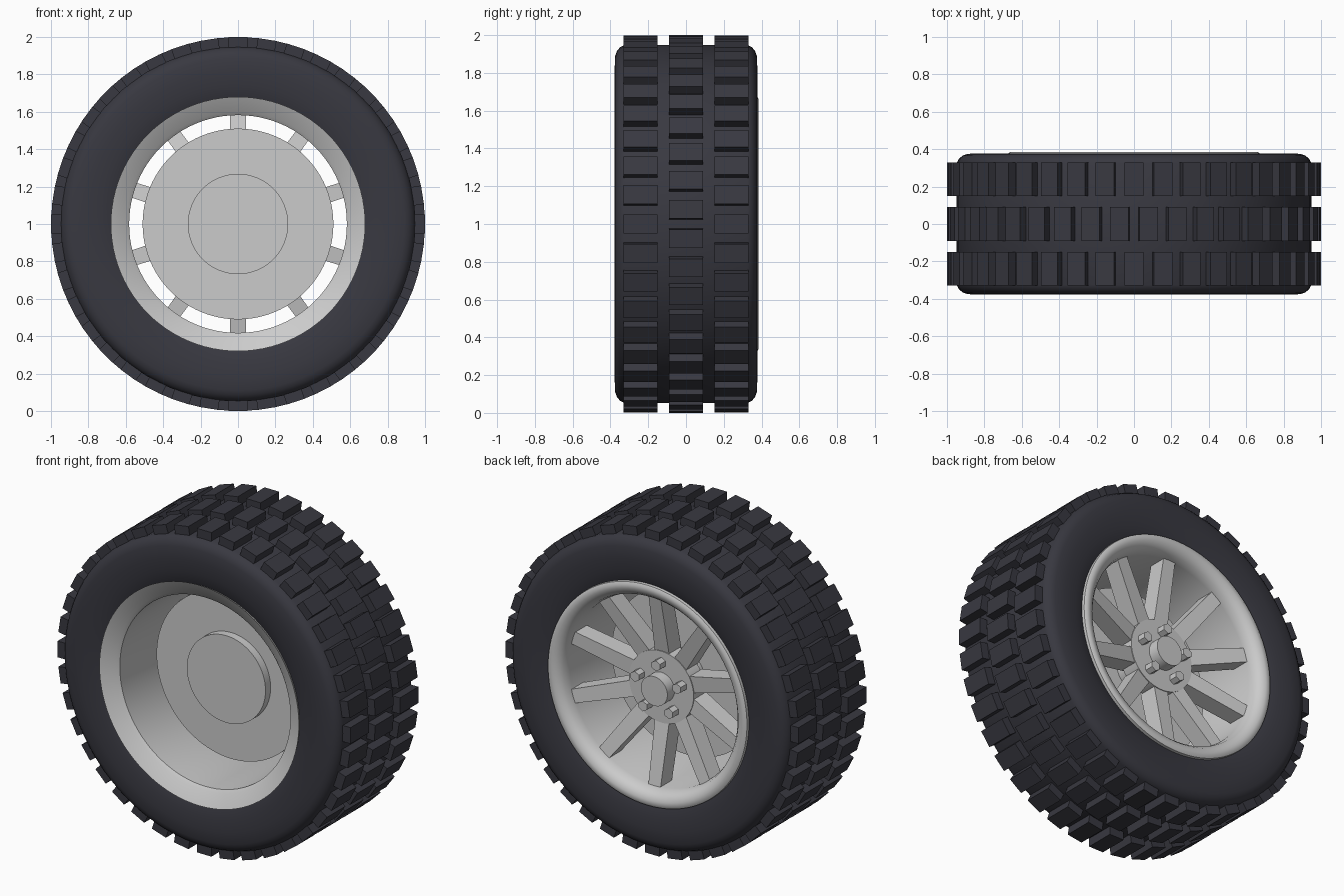
import bpy, bmesh
from math import sin, cos, pi, radians
from mathutils import Matrix, Vector

cube = bpy.data.objects.get("Cube")
if cube:
    bpy.data.objects.remove(cube, do_unlink=True)


def material(name, color):
    mat = bpy.data.materials.new(name)
    mat.use_nodes = True
    mat.diffuse_color = (*color, 1)
    mat.node_tree.nodes["Principled BSDF"].inputs["Base Color"].default_value = (*color, 1)
    return mat


RUBBER = material("dark rubber", (0.04, 0.04, 0.052))
SILVER = material("silver metal", (0.6, 0.6, 0.6))
CENTRE = Vector((0, 0, 1))


def finish(name, bm, mat, smooth=None):
    bmesh.ops.recalc_face_normals(bm, faces=bm.faces)
    mesh = bpy.data.meshes.new(name)
    bm.to_mesh(mesh)
    bm.free()
    mesh.materials.append(mat)
    obj = bpy.data.objects.new(name, mesh)
    obj.location = CENTRE
    bpy.context.collection.objects.link(obj)
    if smooth:
        bpy.ops.object.select_all(action="DESELECT")
        obj.select_set(True)
        bpy.context.view_layer.objects.active = obj
        bpy.ops.object.shade_smooth_by_angle(angle=radians(smooth))
    return obj


def lathe(name, profile, mat, steps=96, closed=True, smooth=35):
    """Spin (radius, y) points around the axle."""
    bm = bmesh.new()
    rings = []
    for i in range(steps):
        a = 2 * pi * i / steps
        rings.append([bm.verts.new((r * cos(a), y, r * sin(a))) for r, y in profile])
    n = len(profile)
    for i in range(steps):
        p, q = rings[i], rings[(i + 1) % steps]
        for j in range(n if closed else n - 1):
            k = (j + 1) % n
            bm.faces.new((p[j], p[k], q[k], q[j]))
    if not closed:
        bm.faces.new([r[0] for r in rings])
        bm.faces.new([r[-1] for r in rings])
    return finish(name, bm, mat, smooth)


def disc(name, radius, y0, y1, mat=SILVER):
    return lathe(name, [(radius, y0), (radius, y1)], mat, closed=False)


def add_block(bm, inner, outer, angle):
    """Bar between two end sections (radius, y0, y1, width), turned about the axle."""
    turn = Matrix.Rotation(angle, 3, "Y")
    ends = []
    for r, y0, y1, w in (inner, outer):
        corners = ((-w / 2, y0), (w / 2, y0), (w / 2, y1), (-w / 2, y1))
        ends.append([bm.verts.new(turn @ Vector((x, y, r))) for x, y in corners])
    a, b = ends
    bm.faces.new(a)
    bm.faces.new(b)
    for i in range(4):
        j = (i + 1) % 4
        bm.faces.new((a[i], a[j], b[j], b[i]))


# Tyre carcass with rounded shoulders
half = [(0.62, 0.33), (0.67, 0.355), (0.74, 0.372), (0.82, 0.378), (0.89, 0.375),
        (0.915, 0.366), (0.935, 0.35), (0.948, 0.325)]
lathe("tyre", half + [(r, -y) for r, y in reversed(half)], RUBBER)

# Three staggered rows of tread blocks
for name, y, shift in (("front_tread", -0.24, 0), ("middle_tread", 0, 0.5), ("back_tread", 0.24, 0)):
    bm = bmesh.new()
    for i in range(40):
        add_block(bm, (0.92, y - 0.09, y + 0.09, 0.1), (0.9985, y - 0.09, y + 0.09, 0.1),
                  2 * pi * (i + shift) / 40)
    finish(name, bm, RUBBER)

# Rim barrel: flared lip at the front, rounded lip at the back
lathe("rim", [(0.66, -0.34), (0.68, -0.378), (0.60, -0.335), (0.582, -0.32), (0.582, 0.30),
              (0.594, 0.345), (0.615, 0.37), (0.64, 0.382), (0.662, 0.384),
              (0.678, 0.375), (0.68, 0.35), (0.64, 0.32), (0.62, 0.0)], SILVER)

# Ten spokes rising outward from the hub to the rim
bm = bmesh.new()
for i in range(10):
    add_block(bm, (0.14, 0.1, 0.22, 0.10), (0.6, 0.2, 0.31, 0.082), 2 * pi * i / 10)
finish("spokes", bm, SILVER)

# Hub, cap, axle and brake disc
disc("hub", 0.22, 0.13, 0.24)
disc("hub_cap", 0.09, 0.24, 0.31)
disc("axle", 0.12, -0.02, 0.14)
disc("brake_disc", 0.51, -0.065, -0.005)
disc("brake_hub", 0.268, -0.115, -0.05)

# Five wheel nuts
bm = bmesh.new()
for i in range(5):
    a = 2 * pi * i / 5
    spot = Matrix.Translation((0.15 * sin(a), 0.26, 0.15 * cos(a)))
    bmesh.ops.create_cone(bm, cap_ends=True, segments=6, radius1=0.032, radius2=0.032, depth=0.07,
                          matrix=spot @ Matrix.Rotation(pi / 2, 4, "X"))
finish("wheel_nuts", bm, SILVER)
